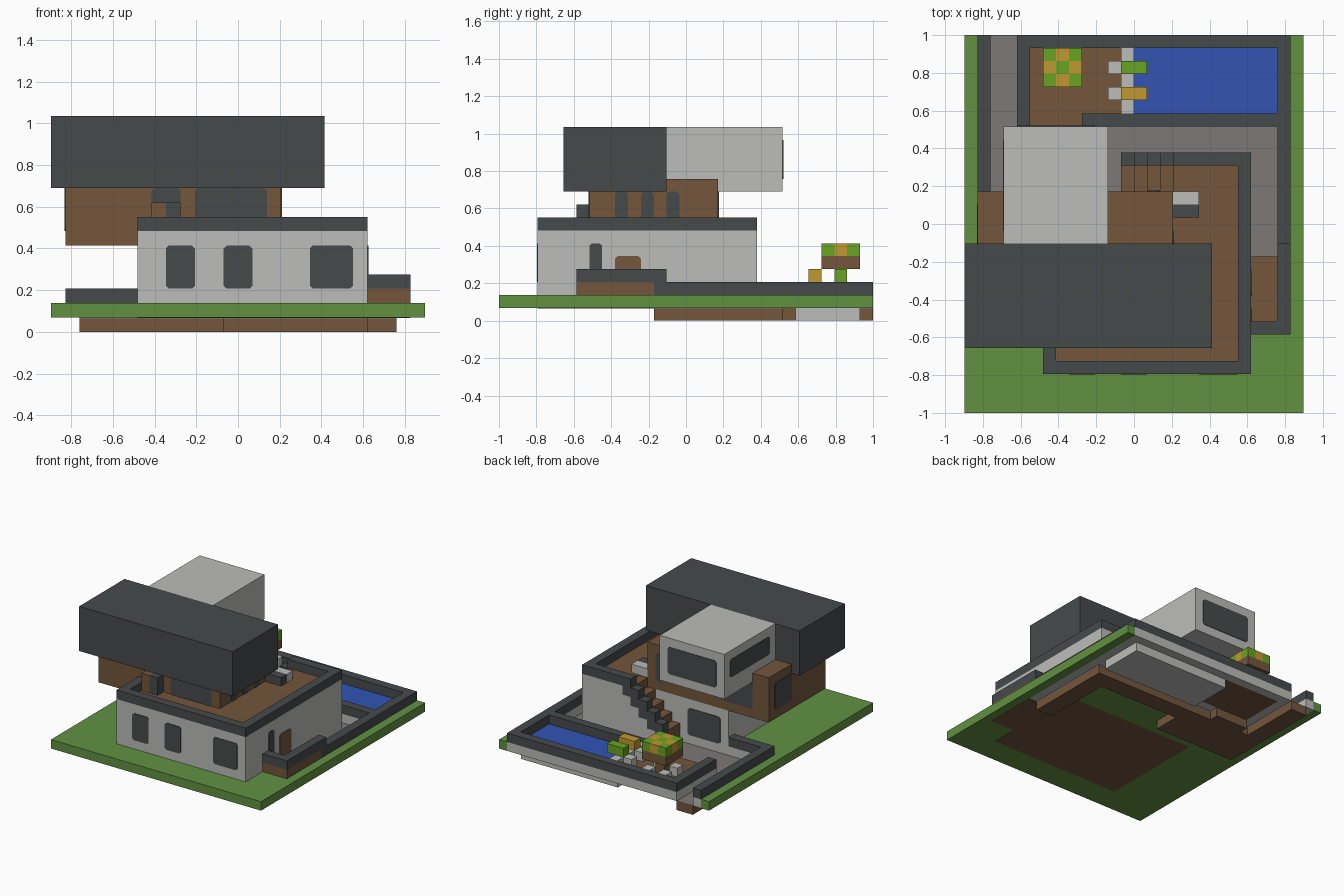
import bpy
import bmesh
from mathutils import Vector

cube = bpy.data.objects.get("Cube")
if cube:
    bpy.data.objects.remove(cube, do_unlink=True)

U = 2 / 29                      # size of one building block
ORIGIN = Vector((-13 * U, -1, 0))


def material(name, rgb):
    linear = [(c / 255 / 12.92) if c < 11 else ((c / 255 + 0.055) / 1.055) ** 2.4 for c in rgb]
    mat = bpy.data.materials.new(name)
    mat.use_nodes = True
    color = (*linear, 1)
    mat.diffuse_color = color
    mat.node_tree.nodes["Principled BSDF"].inputs["Base Color"].default_value = color
    return mat


GRASS = material("grass green", (98, 145, 66))
DARK = material("charcoal", (70, 74, 75))
BROWN = material("wood brown", (115, 86, 60))
LIGHT = material("light grey", (188, 188, 186))
TILE = material("tile grey", (124, 120, 118))
WATER = material("pool blue", (50, 85, 180))
LEAF = material("bright green", (105, 163, 35))
YELLOW = material("ochre yellow", (192, 153, 48))


def finish(name, mat, bm):
    mesh = bpy.data.meshes.new(name)
    bm.to_mesh(mesh)
    bm.free()
    mesh.materials.append(mat)
    obj = bpy.data.objects.new(name, mesh)
    bpy.context.collection.objects.link(obj)
    return obj


def blocks(name, mat, *boxes):
    """Boxes given as x0, x1, y0, y1, z0, z1 in block units."""
    bm = bmesh.new()
    for x0, x1, y0, y1, z0, z1 in boxes:
        lo, hi = Vector((x0, y0, z0)), Vector((x1, y1, z1))
        for v in bmesh.ops.create_cube(bm, size=1)["verts"]:
            p = (lo + hi) / 2 + v.co * (hi - lo)
            v.co = ORIGIN + p * U
    return finish(name, mat, bm)


def panels(name, mat, axis, side, at, *rects):
    """Thin plates with clipped corners on a wall: a0, a1, z0, z1 in block units."""
    bm = bmesh.new()
    c, thick = 0.2, 0.06
    for a0, a1, z0, z1 in rects:
        outline = [(a0 + c, z0), (a1 - c, z0), (a1, z0 + c), (a1, z1 - c),
                   (a1 - c, z1), (a0 + c, z1), (a0, z1 - c), (a0, z0 + c)]
        verts = []
        for a, z in outline:
            p = (at, a, z) if axis == "x" else (a, at, z)
            verts.append(bm.verts.new(ORIGIN + Vector(p) * U))
        face = bm.faces.new(verts)
        moved = bmesh.ops.extrude_face_region(bm, geom=[face])["geom"]
        push = Vector((side, 0, 0)) if axis == "x" else Vector((0, side, 0))
        for v in moved:
            if isinstance(v, bmesh.types.BMVert):
                v.co += push * thick * U
    bmesh.ops.recalc_face_normals(bm, faces=bm.faces)
    return finish(name, mat, bm)


# Lawn around the house and the sunken yard
blocks("lawn", GRASS,
       (0, 26, 0, 3, 1, 2), (0, 6, 3, 16, 1, 2), (22, 26, 3, 12, 1, 2),
       (0, 1, 16, 29, 1, 2), (25, 26, 12, 29, 1, 2))
blocks("house_underside", BROWN, (6, 22, 3, 15, 0.95, 1), (22, 25, 6, 12, 0.95, 1))
blocks("lawn_underside", GRASS, (6, 22, 15, 17, 0.95, 1), (12, 22, 17, 20, 0.95, 1))

# Sunken yard: soil with a tiled top
yard = [(2, 4, 17, 29), (4, 12, 17, 22), (12, 24, 20, 22), (22, 24, 12, 20)]
blocks("yard_base", BROWN, *[(*r, 0, 0.93) for r in yard], (5, 9, 22, 23, 0, 1))
blocks("yard_tiles", TILE, *[(*r, 0.93, 1) for r in yard])

# Low walls with dark capping
walls = [(24, 25, 12, 29), (4, 24, 28, 29), (4, 5, 22, 28),
         (9, 24, 22, 23), (1, 2, 16, 29), (2, 6, 16, 17)]
blocks("yard_walls", LIGHT, *[(*r, 1, 2) for r in walls])
blocks("yard_wall_caps", DARK, *[(*r, 2, 3) for r in walls])

# Pool and deck
blocks("deck", BROWN, (5, 9, 22, 23, 1, 2), (5, 12, 23, 28, 1, 2))
blocks("pool_basin", LIGHT, (13, 24, 23, 28, 0, 1.9), (12, 13, 23, 28, 0, 3))
blocks("pool_water", WATER, (13, 24, 23, 28, 1.9, 2))
for name, mat, y in (("green", LEAF, 26), ("yellow", YELLOW, 24)):
    blocks(name + "_lounger_step", LIGHT, (11, 12, y, y + 1, 2, 3))
    blocks(name + "_lounger", mat, (12, 14, y, y + 1, 3, 4))

# Parasol with checkered top and four stools
blocks("parasol_pole", BROWN, (7, 8, 26, 27, 2, 4), (6, 9, 25, 28, 4, 5))
checks = {0: [], 1: []}
for i in range(3):
    for j in range(3):
        checks[(i + j) % 2].append((6 + i, 7 + i, 25 + j, 26 + j, 5, 6))
blocks("parasol_green_checks", LEAF, *checks[0])
blocks("parasol_yellow_checks", YELLOW, *checks[1])
blocks("stools", LIGHT, *[(x, x + 1, y, y + 1, 2, 3) for x in (6, 8) for y in (25, 27)])

# Ground floor, terrace and parapet
blocks("ground_floor", LIGHT, (6, 22, 3, 17, 1, 6), (17, 22, 17, 20, 1, 6),
       (6, 22, 3, 7, 6, 7), (16, 22, 7, 17, 6, 7), (17, 22, 17, 20, 6, 7))
blocks("terrace_floor", BROWN, (7, 21, 4, 7, 7, 7.06), (16, 21, 7, 17, 7, 7.06),
       (17, 21, 17, 19, 7, 7.06))
blocks("terrace_parapet", DARK, (6, 22, 3, 4, 7, 8), (21, 22, 4, 20, 7, 8),
       (17, 21, 19, 20, 7, 8), (6, 7, 4, 7, 7, 8))
panels("front_windows", DARK, "y", -1, 3, (8, 10, 3, 6), (12, 14, 3, 6), (18, 21, 3, 6))
panels("side_window", DARK, "x", 1, 22, (7, 8, 3, 6))
panels("side_door", BROWN, "x", 1, 22, (9, 11, 2, 5))
panels("yard_window", DARK, "y", 1, 17, (7, 11, 2, 5))

# Porch beside the house
blocks("porch_walls", BROWN, (22, 25, 6, 7, 2, 3), (24, 25, 7, 12, 2, 3),
       (22, 24, 7, 12, 1.95, 2.05), (22, 24, 11.9, 12, 1, 2))
blocks("porch_wall_caps", DARK, (22, 25, 6, 7, 3, 4), (24, 25, 7, 13, 3, 4))

# Stairs from the yard to the terrace, with a stepped rail
steps = range(5)
blocks("stair_treads", BROWN, *[(12 + s, 13 + s, 17, 19, 1, 3 + s) for s in steps])
blocks("stair_wall", LIGHT, *[(12 + s, 13 + s, 19, 20, 1, 2 + s) for s in steps])
blocks("stair_rail", DARK, *[(12 + s, 13 + s, 19, 20, 2 + s, 4 + s) for s in steps])

# Upper storey
blocks("upper_storey", BROWN, (1, 16, 7, 17, 6, 11))
panels("upper_front_windows", DARK, "y", -1, 7, (7, 9, 7, 10), (10, 15, 7, 10))
panels("upper_left_windows", DARK, "x", 1, 16,
       *[(y, y + 1, 7, 10) for y in (9, 11, 13)])
panels("upper_right_window", DARK, "x", -1, 1, (13, 16, 7, 10))
panels("upper_back_windows", DARK, "y", 1, 17, (3, 7, 7, 10), (14, 15, 7, 10))

# Top boxes
blocks("top_front_box", DARK, (0, 19, 5, 13, 10, 15))
blocks("top_back_box", LIGHT, (3, 11, 13, 22, 10, 15))
panels("top_back_window", DARK, "y", 1, 22, (4, 10, 11, 14))
panels("top_right_window", DARK, "x", -1, 3, (14, 21, 12, 14))

# Terrace furniture
blocks("terrace_chair_back", DARK, (8, 9, 6, 7, 7, 9))
blocks("terrace_chair_seat", BROWN, (7, 8, 6, 7, 7, 9))
blocks("terrace_sofa", LIGHT, (16, 18, 16, 17, 7, 8))
blocks("terrace_table", DARK, (16, 18, 15, 16, 7, 8))
